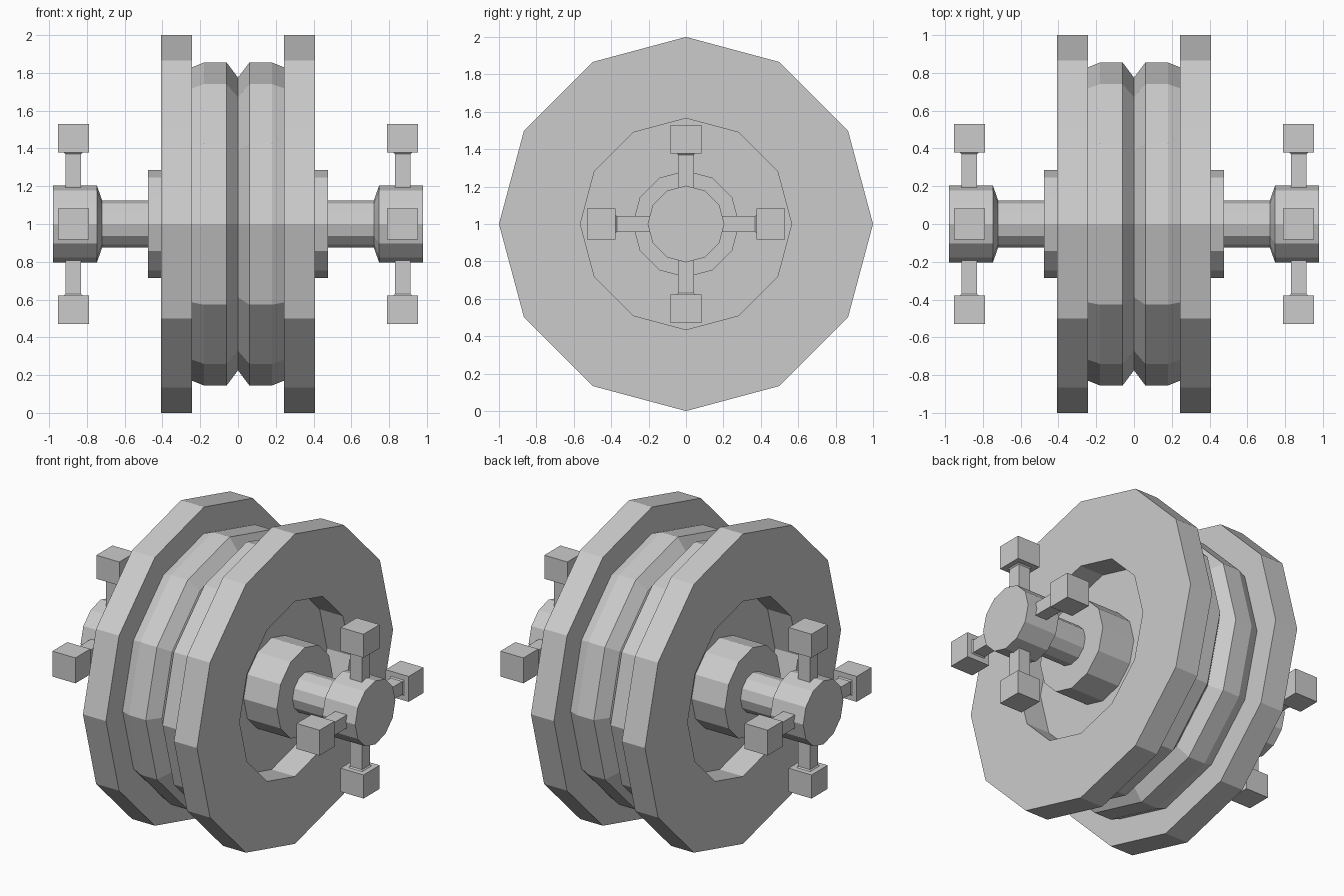
import bpy, bmesh, math
from mathutils import Matrix

SIDES = 12
CENTRE_Z = 1.0

cube = bpy.data.objects.get("Cube")
if cube:
    bpy.data.objects.remove(cube, do_unlink=True)

grey = bpy.data.materials.new("plain grey")
grey.use_nodes = True
colour = (0.6, 0.6, 0.6, 1)
grey.diffuse_color = colour
grey.node_tree.nodes["Principled BSDF"].inputs["Base Color"].default_value = colour


def finish(bm, name):
    bmesh.ops.recalc_face_normals(bm, faces=bm.faces)
    mesh = bpy.data.meshes.new(name)
    bm.to_mesh(mesh)
    bm.free()
    mesh.materials.append(grey)
    obj = bpy.data.objects.new(name, mesh)
    obj.location.z = CENTRE_Z
    bpy.context.collection.objects.link(obj)


def lathe(name, profile):
    """Revolve (x, radius) points about the x axis, with flat end caps."""
    bm = bmesh.new()
    rings = []
    for x, r in profile:
        angles = [2 * math.pi * i / SIDES for i in range(SIDES)]
        rings.append([bm.verts.new((x, r * math.sin(a), r * math.cos(a))) for a in angles])
    for a, b in zip(rings, rings[1:]):
        for i in range(SIDES):
            j = (i + 1) % SIDES
            bm.faces.new((a[i], a[j], b[j], b[i]))
    bm.faces.new(rings[0])
    bm.faces.new(rings[-1])
    finish(bm, name)


def box(bm, low, high, top_scale=1.0):
    """Box centred on (x, y), given as (x, half width, z) at each end."""
    x, w, z0 = low
    z1 = high
    loops = []
    for z, h in ((z0, w), (z1, w * top_scale)):
        corners = ((-1, -1), (1, -1), (1, 1), (-1, 1))
        loops.append([bm.verts.new((x + sx * h, sy * h, z)) for sx, sy in corners])
    a, b = loops
    bm.faces.new(a)
    bm.faces.new(b)
    for i in range(4):
        j = (i + 1) % 4
        bm.faces.new((a[i], a[j], b[j], b[i]))


# Grooved drum with two recessed flanges
half = [(0.06, 0.855), (0.18, 0.855), (0.243, 0.83), (0.243, 1.0),
        (0.407, 1.0), (0.407, 0.565), (0.24, 0.565)]
mirrored = [(-x, r) for x, r in reversed(half)]
lathe("flanged_drum", mirrored + [(0, 0.775)] + half)

for side, label in ((1, "left"), (-1, "right")):
    # Hub, axle and end knob
    lathe(label + "_hub", [(side * x, 0.285) for x in (0.23, 0.477)])
    lathe(label + "_axle", [(side * x, 0.125) for x in (0.47, 0.73)])
    lathe(label + "_knob", [(side * x, r) for x, r in
                            ((0.72, 0.125), (0.747, 0.205), (0.98, 0.205))])

    # Four handles with block ends
    for n, place in enumerate(("top", "front", "bottom", "back")):
        bm = bmesh.new()
        x = side * 0.872
        box(bm, (x, 0.042, 0.15), 0.37)
        box(bm, (x, 0.042, 0.37), 0.38, 1.2)
        box(bm, (x, 0.082, 0.378), 0.53)
        bm.transform(Matrix.Rotation(n * math.pi / 2, 4, "X"))
        finish(bm, f"{label}_{place}_handle")
